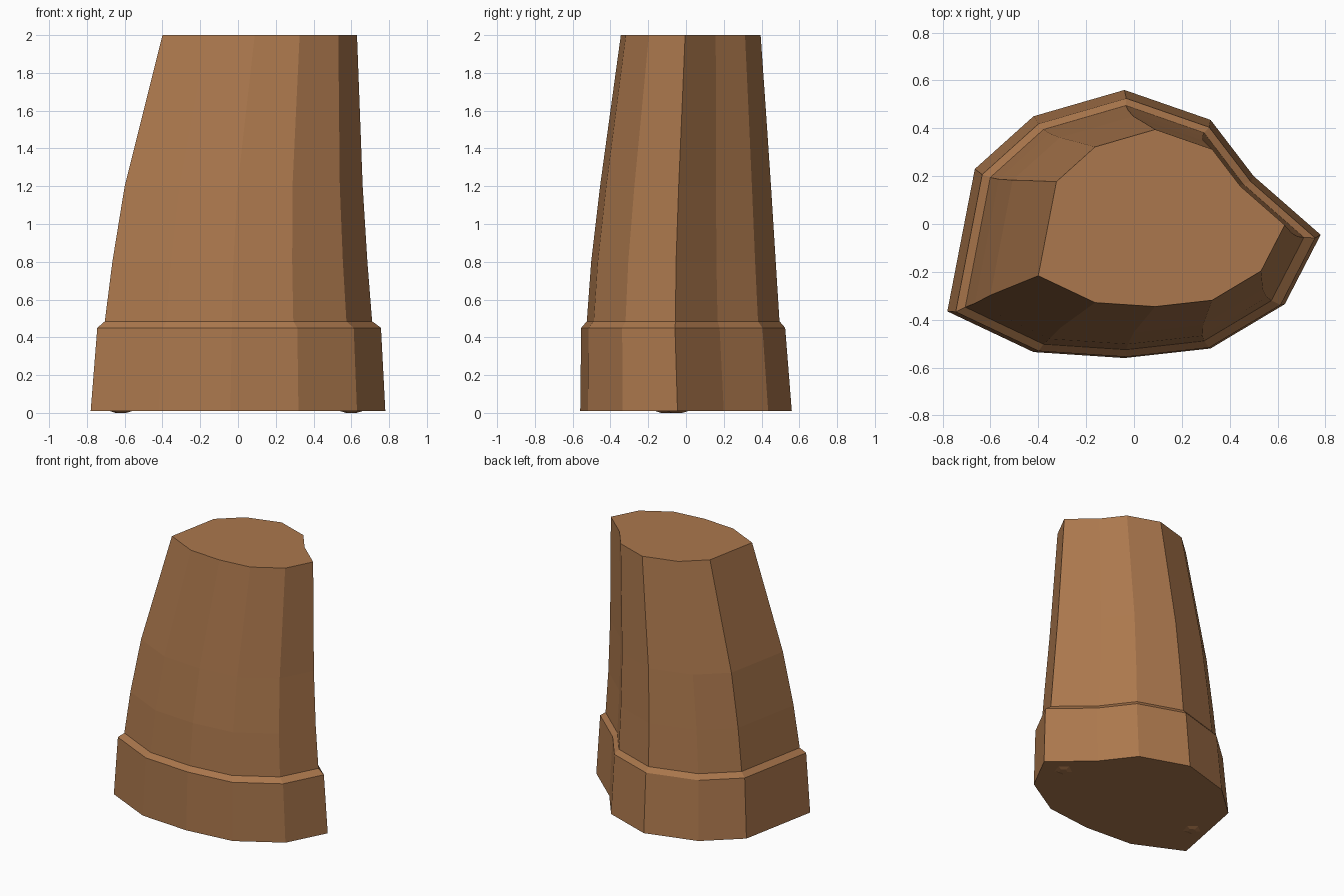
import bpy
import bmesh

cube = bpy.data.objects.get("Cube")
if cube:
    bpy.data.objects.remove(cube, do_unlink=True)

# One brown for everything
brown = bpy.data.materials.new("warm brown")
brown.use_nodes = True
colour = (0.41, 0.187, 0.074, 1)
brown.diffuse_color = colour
brown.node_tree.nodes["Principled BSDF"].inputs["Base Color"].default_value = colour

# Footprint, counter-clockwise from the front left corner
OUTLINE = [(-.78, -.365), (-.42, -.535), (-.04, -.56), (.32, -.52),
           (.63, -.335), (.78, -.045), (.5, .2), (.32, .435),
           (-.04, .56), (-.42, .45), (-.665, .23)]


def ring(bounds):
    """Fit the footprint to a level: z, x range, y range."""
    z, x0, x1, y0, y1 = bounds
    return [(x0 + (x + .78) / 1.56 * (x1 - x0),
             y0 + (y + .56) / 1.12 * (y1 - y0), z) for x, y in OUTLINE]


def loft(name, levels):
    bm = bmesh.new()
    rings = [[bm.verts.new(p) for p in ring(level)] for level in levels]
    n = len(OUTLINE)
    for low, high in zip(rings, rings[1:]):
        for i in range(n):
            j = (i + 1) % n
            bm.faces.new((low[i], low[j], high[j], high[i]))
    bm.faces.new(rings[0][::-1])
    bm.faces.new(rings[-1])
    mesh = bpy.data.meshes.new(name)
    bm.to_mesh(mesh)
    bm.free()
    mesh.materials.append(brown)
    obj = bpy.data.objects.new(name, mesh)
    bpy.context.collection.objects.link(obj)
    return obj


# Flared foot, bevelled ledge and curved tapering shaft in one skin
loft("tapered_column", [
    (.01, -.78, .78, -.56, .56),
    (.45, -.745, .757, -.555, .525),
    (.485, -.705, .71, -.525, .495),
    (.8, -.665, .685, -.502, .475),
    (1.2, -.6, .66, -.455, .45),
    (1.6, -.5, .645, -.4, .423),
    (2, -.4, .63, -.345, .395),
])

# Small low bumps under the foot
for side, x, y in (("left", .6, -.05), ("right", -.62, -.11)):
    bpy.ops.mesh.primitive_cone_add(vertices=5, radius1=.03, radius2=.07,
                                    depth=.012, location=(x, y, .006))
    bump = bpy.context.object
    bump.name = side + "_bottom_bump"
    bump.data.materials.append(brown)
